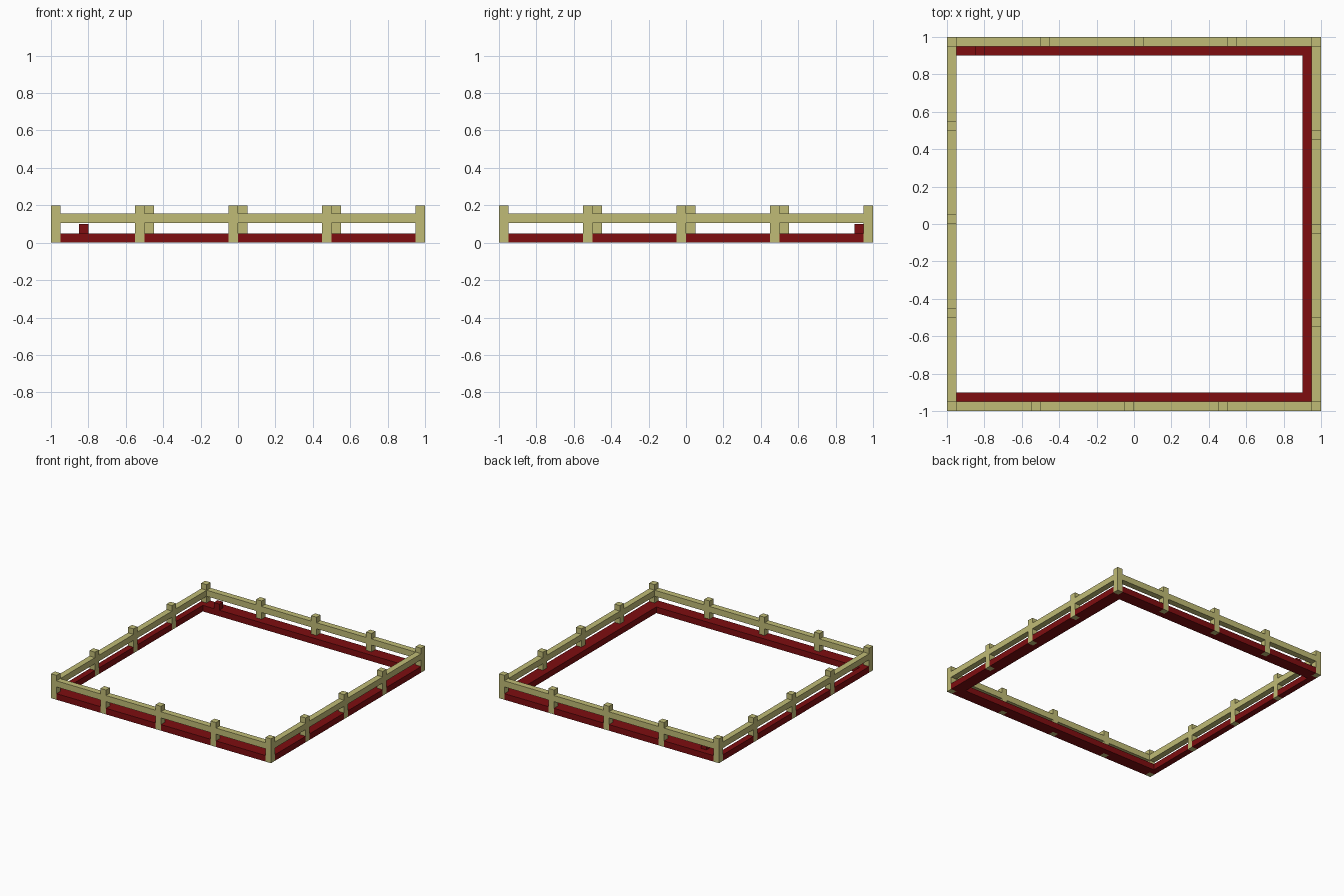
import bpy, bmesh, math
from mathutils import Matrix, Vector

cube = bpy.data.objects.get("Cube")
if cube:
    bpy.data.objects.remove(cube, do_unlink=True)


def material(name, rgb):
    m = bpy.data.materials.new(name)
    m.use_nodes = True
    m.diffuse_color = (*rgb, 1)
    m.node_tree.nodes["Principled BSDF"].inputs["Base Color"].default_value = (*rgb, 1)
    return m


wood = material("pale_wood", (0.53, 0.50, 0.18))
red = material("dark_red", (0.21, 0.004, 0.005))


def boxes(name, mat, spans, angle=0.0):
    """One object made of boxes given as (x0, x1, y0, y1, z0, z1), turned about z."""
    bm = bmesh.new()
    turn = Matrix.Rotation(angle, 4, 'Z')
    for x0, x1, y0, y1, z0, z1 in spans:
        centre = Vector(((x0 + x1) / 2, (y0 + y1) / 2, (z0 + z1) / 2))
        size = Matrix.Diagonal((x1 - x0, y1 - y0, z1 - z0, 1))
        bmesh.ops.create_cube(bm, size=1, matrix=turn @ Matrix.Translation(centre) @ size)
    mesh = bpy.data.meshes.new(name)
    bm.to_mesh(mesh)
    bm.free()
    mesh.materials.append(mat)
    ob = bpy.data.objects.new(name, mesh)
    bpy.context.collection.objects.link(ob)
    return ob


T = 0.05                                  # thickness of every beam
post_starts = (-1.0, -0.55, -0.05, 0.45)  # one corner post and three more per side
gaps = [(a + T, b) for a, b in zip(post_starts, post_starts[1:] + (0.95,))]

# Each side is the front one turned by a quarter
for i, side in enumerate(("front", "left", "back", "right")):
    a = i * math.pi / 2
    boxes(side + "_posts", wood, [(x, x + T, -1, -0.95, 0, 0.2) for x in post_starts], a)
    boxes(side + "_rail", wood, [(p, q, -1, -0.95, 0.105, 0.155) for p, q in gaps], a)
    boxes(side + "_outer_base", red, [(p, q, -1, -0.95, 0, T) for p, q in gaps], a)

# Inner base runs along three sides only
boxes("front_inner_base", red, [(-0.95, 0.95, -0.95, -0.9, 0, T)])
boxes("left_inner_base", red, [(0.9, 0.95, -0.9, 0.9, 0, T)])
boxes("back_inner_base", red, [(-0.95, 0.95, 0.9, 0.95, 0, T)])

# Single small block on the back base
boxes("small_block", red, [(-0.85, -0.8, 0.9, 0.95, T, 0.1)])
